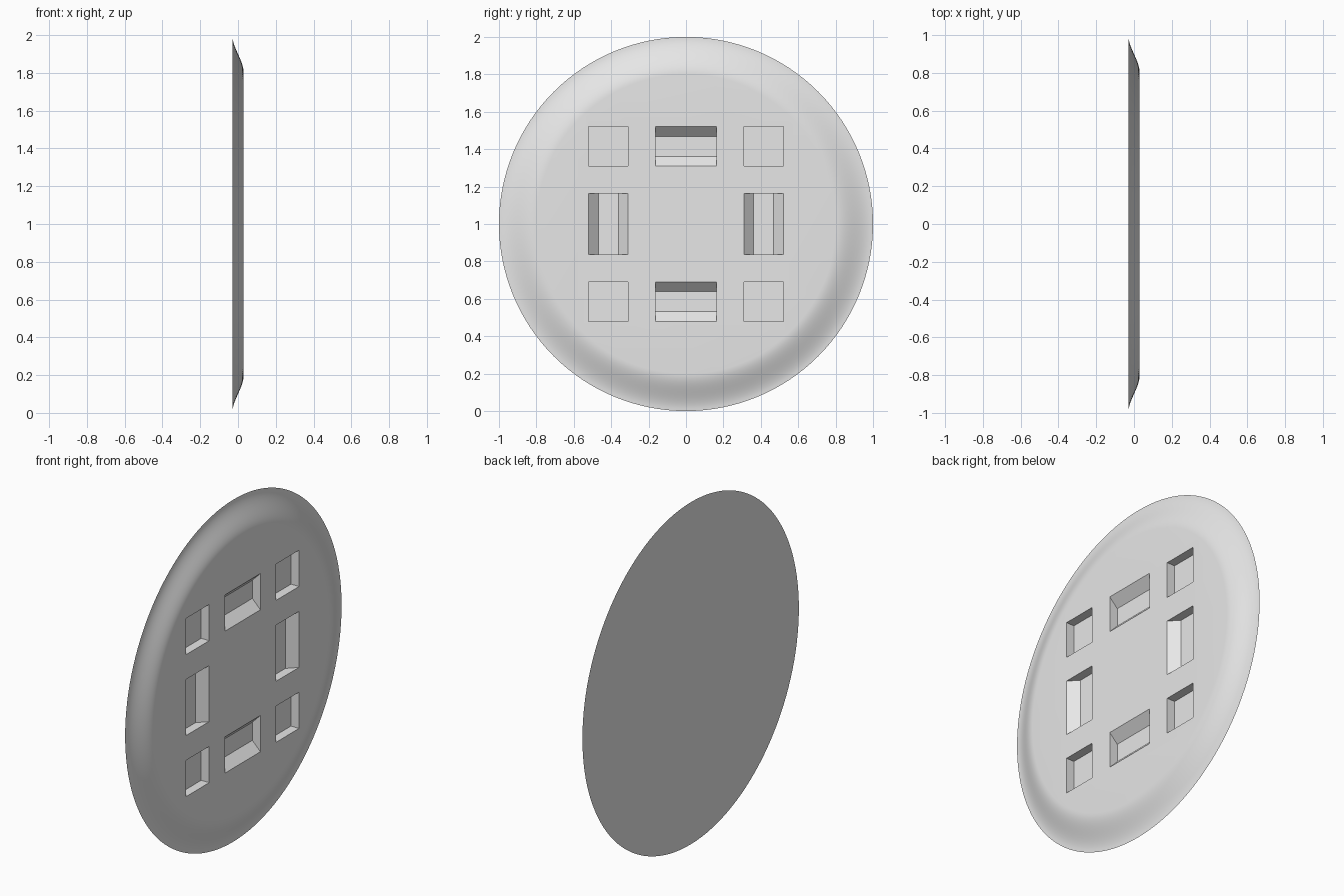
import bpy
import bmesh
from math import radians, tau
from mathutils import Matrix, Vector

cube = bpy.data.objects.get("Cube")
if cube:
    bpy.data.objects.remove(cube, do_unlink=True)

HALF = 0.03        # half thickness
RIM, FLAT = 1.0, 0.8   # outer radius and radius of the flat face
DEPTH = 0.052      # pocket depth
SLOPE = 0.053      # inward run of a sloped pocket wall

grey = bpy.data.materials.new("light_grey")
grey.use_nodes = True
grey.diffuse_color = (0.8, 0.8, 0.8, 1)
grey.node_tree.nodes["Principled BSDF"].inputs["Base Color"].default_value = (0.8, 0.8, 0.8, 1)


def make_object(name, bm):
    bmesh.ops.recalc_face_normals(bm, faces=bm.faces)
    mesh = bpy.data.meshes.new(name)
    bm.to_mesh(mesh)
    bm.free()
    mesh.materials.append(grey)
    obj = bpy.data.objects.new(name, mesh)
    bpy.context.collection.objects.link(obj)
    return obj


def add_pocket(bm, y, z, half_y, half_z, slope_y=0, slope_z=0):
    """Box cutter reaching past the face, narrowing by the slope at its floor."""
    for v in bmesh.ops.create_cube(bm, size=2)["verts"]:
        side = 1 if v.co.x > 0 else -1
        v.co = Vector((HALF + side * DEPTH,
                       y + v.co.y * (half_y + side * slope_y),
                       z + v.co.z * (half_z + side * slope_z)))


# Disc: S-curved rim profile spun about the x axis, then capped on both sides
bm = bmesh.new()
steps = 14
profile = []
for i in range(steps + 1):
    t = i / steps
    height = -HALF + 2 * HALF * t * t * (3 - 2 * t)
    profile.append(bm.verts.new((height, 0, 1 + RIM + (FLAT - RIM) * t)))
edges = [bm.edges.new(pair) for pair in zip(profile, profile[1:])]
bmesh.ops.spin(bm, geom=profile + edges, cent=(0, 0, 1), axis=(1, 0, 0),
               angle=tau, steps=128, use_merge=True)
bmesh.ops.remove_doubles(bm, verts=bm.verts, dist=0.0001)
bmesh.ops.holes_fill(bm, edges=[e for e in bm.edges if e.is_boundary], sides=0)
disc = make_object("disc", bm)

# Pockets: square ones at the corners, long ones with sloped walls between them
bm = bmesh.new()
off, short, long = 0.415, 0.106, 0.164
for s in (-1, 1):
    for t in (-1, 1):
        add_pocket(bm, s * off, 1 + t * off, short, short)
    add_pocket(bm, s * off, 1, short, long, slope_y=SLOPE)
    add_pocket(bm, 0, 1 + s * off, long, short, slope_z=SLOPE)
cutter = make_object("pocket_cutter", bm)
cutter.hide_render = True

# Cut the pockets and remove the cutter
cut = disc.modifiers.new("pockets", "BOOLEAN")
cut.operation = "DIFFERENCE"
cut.solver = "EXACT"
cut.object = cutter
bpy.ops.object.select_all(action="DESELECT")
disc.select_set(True)
bpy.context.view_layer.objects.active = disc
bpy.ops.object.modifier_apply(modifier=cut.name)
bpy.data.objects.remove(cutter, do_unlink=True)
bpy.ops.object.shade_smooth_by_angle(angle=radians(30))
